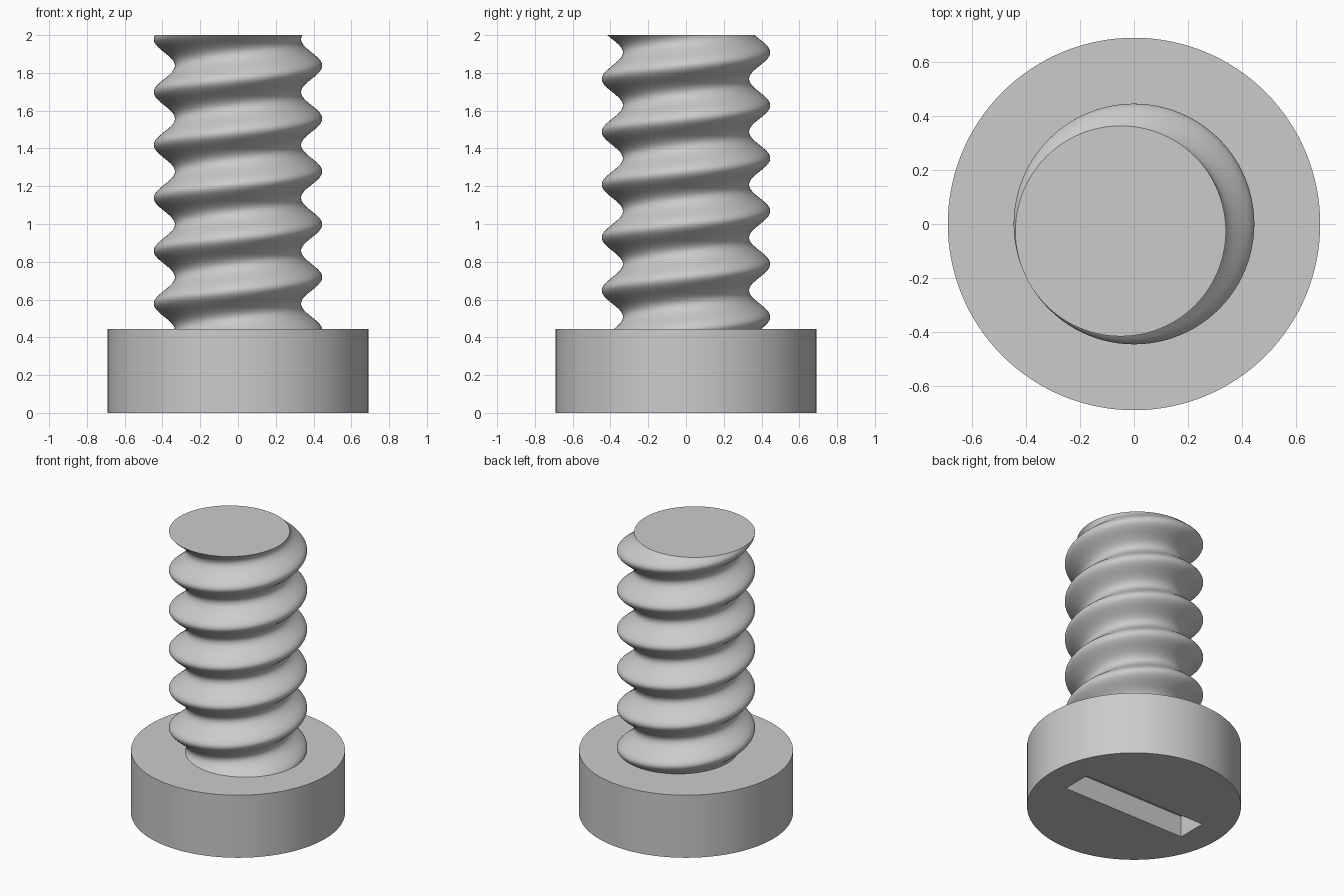
import bpy, bmesh, math

cube = bpy.data.objects.get("Cube")
if cube:
    bpy.data.objects.remove(cube, do_unlink=True)

HEAD_RADIUS, HEAD_HEIGHT = 0.69, 0.445
CORE_RADIUS, OFFSET, PITCH, TOP = 0.39, 0.056, 0.28, 2.0
SLOT_LENGTH, SLOT_WIDTH, SLOT_DEPTH = 0.97, 0.21, 0.15

steel = bpy.data.materials.new("grey steel")
steel.use_nodes = True
colour = (0.6, 0.6, 0.6, 1)
steel.diffuse_color = colour
steel.node_tree.nodes["Principled BSDF"].inputs["Base Color"].default_value = colour


def activate(obj):
    bpy.ops.object.select_all(action="DESELECT")
    obj.select_set(True)
    bpy.context.view_layer.objects.active = obj


def finish(obj):
    activate(obj)
    bpy.ops.object.shade_smooth_by_angle(angle=math.radians(30))


# Head: a short cylinder with a screwdriver slot cut in its underside
bpy.ops.mesh.primitive_cylinder_add(vertices=128, radius=HEAD_RADIUS, depth=HEAD_HEIGHT,
                                    location=(0, 0, HEAD_HEIGHT / 2))
head = bpy.context.object
head.name = "screw_head"
head.data.materials.append(steel)

bpy.ops.mesh.primitive_cube_add(size=1, location=(0, 0, 0))
cutter = bpy.context.object
cutter.name = "slot_cutter"
cutter.scale = (SLOT_LENGTH, SLOT_WIDTH, SLOT_DEPTH * 2)
cutter.hide_render = True
cutter.data.materials.append(steel)

activate(head)
cut = head.modifiers.new("slot", "BOOLEAN")
cut.operation = "DIFFERENCE"
cut.solver = "EXACT"
cut.object = cutter
bpy.ops.object.modifier_apply(modifier=cut.name)
bpy.data.objects.remove(cutter, do_unlink=True)
finish(head)

# Thread: an off-centre circle swept upwards while its centre orbits the axis
SIDES, ROWS = 96, 180
start = HEAD_HEIGHT - 0.02
bm = bmesh.new()
rings = []
for row in range(ROWS + 1):
    z = start + (TOP - start) * row / ROWS
    orbit = math.radians(208) + math.tau * (z - TOP) / PITCH
    cx, cy = OFFSET * math.cos(orbit), OFFSET * math.sin(orbit)
    rings.append([bm.verts.new((cx + CORE_RADIUS * math.cos(math.tau * i / SIDES),
                                cy + CORE_RADIUS * math.sin(math.tau * i / SIDES), z))
                  for i in range(SIDES)])
for low, high in zip(rings, rings[1:]):
    for i in range(SIDES):
        j = (i + 1) % SIDES
        bm.faces.new((low[i], low[j], high[j], high[i]))
bm.faces.new(rings[-1])
bm.faces.new(rings[0][::-1])
mesh = bpy.data.meshes.new("threaded_shank")
bm.to_mesh(mesh)
bm.free()
shank = bpy.data.objects.new("threaded_shank", mesh)
bpy.context.collection.objects.link(shank)
mesh.materials.append(steel)
finish(shank)
